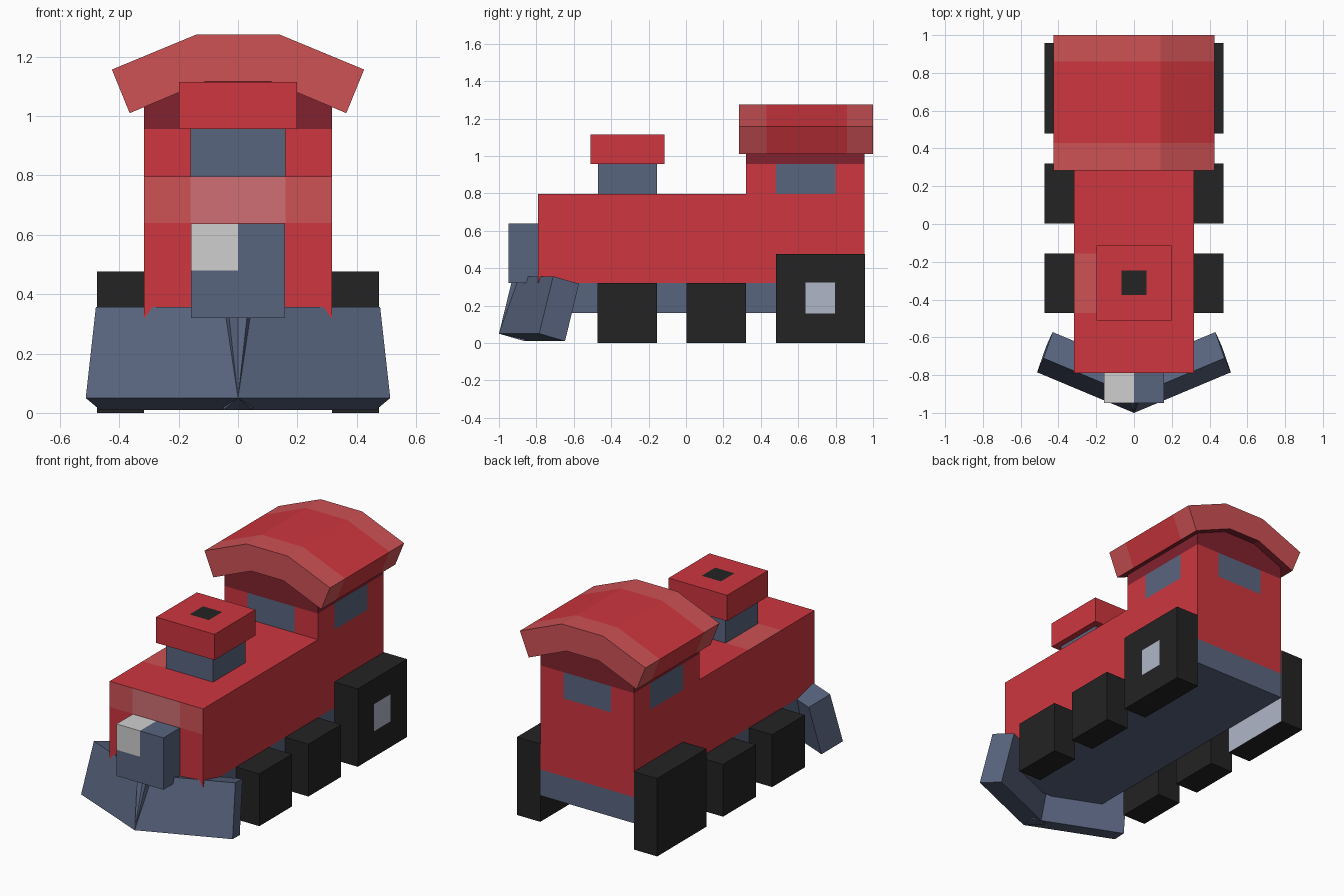
import bpy, bmesh
from mathutils import Vector

if "Cube" in bpy.data.objects:
    bpy.data.objects.remove(bpy.data.objects["Cube"])


def material(name, rgb):
    m = bpy.data.materials.new(name)
    lin = [(c / 255 / 12.92) if c < 11 else ((c / 255 + 0.055) / 1.055) ** 2.4 for c in rgb]
    m.diffuse_color = (*lin, 1)
    m.use_nodes = True
    m.node_tree.nodes["Principled BSDF"].inputs["Base Color"].default_value = m.diffuse_color
    return m


MATS = {
    "red": material("red", (205, 54, 62)),
    "light_red": material("light red", (205, 81, 85)),
    "pink": material("pink", (208, 111, 115)),
    "dark_red": material("dark red", (129, 34, 46)),
    "blue": material("slate blue", (89, 101, 127)),
    "black": material("black", (35, 35, 35)),
    "white": material("off white", (207, 207, 207)),
    "grey": material("pale grey", (176, 182, 200)),
}


def finish(name, bm, base, cuts=None, rule=None):
    """Slice the mesh on the given planes, then colour faces by rule(center, normal)."""
    for axis, values in (cuts or {}).items():
        n = Vector([axis == a for a in "xyz"])
        for v in values:
            bmesh.ops.bisect_plane(bm, geom=bm.verts[:] + bm.edges[:] + bm.faces[:],
                                   dist=1e-5, plane_co=n * v, plane_no=n)
    bmesh.ops.recalc_face_normals(bm, faces=bm.faces[:])
    bm.normal_update()
    me = bpy.data.meshes.new(name)
    slots = [base]
    for f in bm.faces:
        color = (rule(f.calc_center_median(), f.normal) if rule else None) or base
        if color not in slots:
            slots.append(color)
        f.material_index = slots.index(color)
    for s in slots:
        me.materials.append(MATS[s])
    bm.to_mesh(me)
    bm.free()
    ob = bpy.data.objects.new(name, me)
    bpy.context.collection.objects.link(ob)
    return ob


def hexa(origin, u, v, w):
    """Box spanned by three edge vectors."""
    bm = bmesh.new()
    o, u, v, w = map(Vector, (origin, u, v, w))
    p = [bm.verts.new(o + u * i + v * j + w * k) for i in (0, 1) for j in (0, 1) for k in (0, 1)]
    for q in ((0, 1, 3, 2), (4, 6, 7, 5), (0, 4, 5, 1), (2, 3, 7, 6), (0, 2, 6, 4), (1, 5, 7, 3)):
        bm.faces.new([p[i] for i in q])
    return bm


def box(name, x, y, z, base, cuts=None, rule=None):
    bm = hexa((x[0], y[0], z[0]), (x[1] - x[0], 0, 0), (0, y[1] - y[0], 0), (0, 0, z[1] - z[0]))
    return finish(name, bm, base, cuts, rule)


def extrude_y(profile, y0, y1):
    bm = bmesh.new()
    f = bm.faces.new([bm.verts.new((x, y0, z)) for x, z in profile])
    r = bmesh.ops.extrude_face_region(bm, geom=[f])
    bmesh.ops.translate(bm, vec=(0, y1 - y0, 0),
                        verts=[g for g in r["geom"] if isinstance(g, bmesh.types.BMVert)])
    return bm


# Chassis
box("chassis", (-0.317, 0.317), (-0.785, 0.955), (0.16, 0.32), "blue")


# Boiler with lighter front band and a pale patch beside the chimney
def boiler_paint(c, n):
    if n.y < -0.9 and c.z > 0.64:
        return "pink" if abs(c.x) < 0.16 else "light_red"
    if n.z > 0.9 and c.x < -0.16 and -0.47 < c.y < -0.155:
        return "light_red"


box("boiler", (-0.317, 0.317), (-0.79, 0.32), (0.32, 0.797), "red",
    {"x": (-0.16, 0.16), "y": (-0.47, -0.155), "z": (0.64,)}, boiler_paint)


# Cab with windows and shaded gable
def cab_paint(c, n):
    if c.z > 0.957:
        return "dark_red"
    if c.z > 0.8 and ((abs(n.y) > 0.9 and abs(c.x) < 0.16) or
                      (abs(n.x) > 0.9 and 0.48 < c.y < 0.8)):
        return "blue"


cab = [(-0.317, 0.32), (0.317, 0.32), (0.317, 1.04), (0.11, 1.13), (-0.11, 1.13), (-0.317, 1.04)]
finish("cab", extrude_y(cab, 0.32, 0.955), "red",
       {"x": (-0.16, 0.16), "y": (0.48, 0.8), "z": (0.797, 0.957)}, cab_paint)


# Arched roof with lighter ends
def roof_paint(c, n):
    if abs(n.y) > 0.9:
        return "light_red"
    if n.z < -0.7 and abs(c.x) < 0.33:
        return "dark_red"
    if c.y < 0.43 or c.y > 0.86:
        return "light_red"


half = [(0.14, 1.275), (0.425, 1.157), (0.365, 1.01), (0.11, 1.117)]
roof = half + [(-x, z) for x, z in reversed(half)]
finish("roof", extrude_y(roof, 0.283, 1.0), "red", {"y": (0.43, 0.86)}, roof_paint)

# Chimney and its cap with a black opening
box("chimney", (-0.16, 0.16), (-0.47, -0.155), (0.797, 0.957), "blue")
box("chimney_cap", (-0.198, 0.198), (-0.51, -0.115), (0.957, 1.115), "red",
    {"x": (-0.065, 0.065), "y": (-0.375, -0.245)},
    lambda c, n: "black" if n.z > 0.9 and abs(c.x) < 0.06 and abs(c.y + 0.31) < 0.06 else None)

# Headlight with one pale quarter
box("headlight", (-0.159, 0.159), (-0.948, -0.79), (0.32, 0.638), "blue",
    {"x": (0,), "z": (0.48,)},
    lambda c, n: "white" if c.x < 0 and c.z > 0.48 and (n.z > 0.9 or n.y < -0.9) else None)

# Wheels on both sides; the right rear wheel carries a pale hub
for s, side in ((-1, "left"), (1, "right")):
    x = sorted((s * 0.317, s * 0.475))
    box(f"front_wheel_{side}", x, (-0.472, -0.155), (0, 0.32), "black")
    box(f"middle_wheel_{side}", x, (0.003, 0.32), (0, 0.32), "black")
    box(f"rear_wheel_{side}", x, (0.48, 0.957), (0, 0.477), "black",
        {"y": (0.638, 0.797), "z": (0.157, 0.323)} if s > 0 else None,
        lambda c, n: "grey" if n.x > 0.9 and 0.64 < c.y < 0.79 and 0.16 < c.z < 0.32 else None)
    # Tilted plough blade
    finish(f"plough_{side}", hexa((0, -1.0, 0.05), (s * 0.513, 0.215, 0),
           (s * -0.034, 0.075, 0.307), (s * -0.048, 0.138, -0.04)), "blue")
